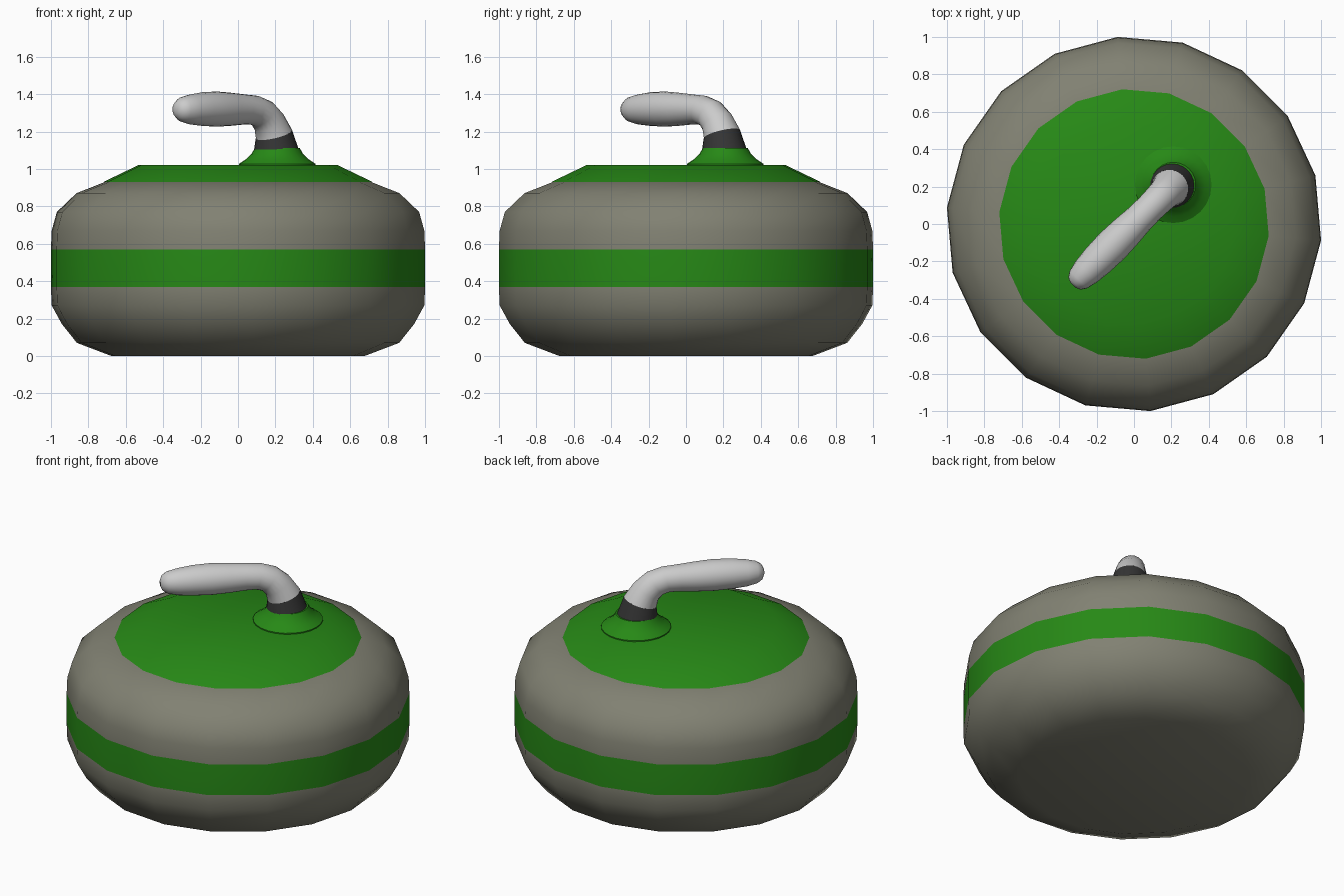
import bpy, bmesh
from math import sin, cos, pi, radians, sqrt
from mathutils import Vector

if "Cube" in bpy.data.objects:
    bpy.data.objects.remove(bpy.data.objects["Cube"])


def material(name, rgb):
    m = bpy.data.materials.new(name)
    m.diffuse_color = (*rgb, 1)
    m.use_nodes = True
    m.node_tree.nodes["Principled BSDF"].inputs["Base Color"].default_value = m.diffuse_color
    return m


GREEN = material("green", (0.02, 0.25, 0.008))
STONE = material("stone", (0.22, 0.22, 0.17))
DARK = material("dark", (0.035, 0.035, 0.035))
ALONG = Vector((1, 1, 0)).normalized()    # the handle lies on this diagonal
ACROSS = Vector((-1, 1, 0)).normalized()
UP = Vector((0, 0, 1))


def loft(name, rings, sides, mats=(), start=0.0, band=None, angle=40):
    """Skin rings (distance along the diagonal, z, radius, tilt in degrees)."""
    bm = bmesh.new()
    loops = []
    for s, z, r, tilt in rings:
        c = ALONG * s + UP * z
        a = ALONG * cos(radians(tilt)) + UP * sin(radians(tilt))
        loops.append([bm.verts.new(c + r * (a * cos(t) + ACROSS * sin(t)))
                      for t in (start + 2 * pi * i / sides for i in range(sides))])
    for k in range(len(loops) - 1):
        lo, hi = loops[k], loops[k + 1]
        for i in range(sides):
            j = (i + 1) % sides
            f = bm.faces.new((lo[i], lo[j], hi[j], hi[i]))
            f.material_index = 1 if k == band else 0
    bm.faces.new(loops[0][::-1])
    bm.faces.new(loops[-1])
    bmesh.ops.recalc_face_normals(bm, faces=bm.faces)
    me = bpy.data.meshes.new(name)
    bm.to_mesh(me)
    bm.free()
    for m in mats:
        me.materials.append(m)
    ob = bpy.data.objects.new(name, me)
    bpy.context.collection.objects.link(ob)
    bpy.ops.object.select_all(action='DESELECT')
    ob.select_set(True)
    bpy.context.view_layer.objects.active = ob
    bpy.ops.object.shade_smooth_by_angle(angle=radians(angle))
    return ob


def lathe(profile, s=0.0):
    return [(s, z, r, 0) for r, z in profile]


# Stone body: 18 sides, with a flush green band around the waist
turn = radians(15 - 45)
loft("stone_body", lathe([(0.68, 0), (0.865, 0.07), (0.945, 0.17), (1.0, 0.27),
                          (1.004, 0.37), (1.004, 0.57), (1.0, 0.67), (0.972, 0.77),
                          (0.867, 0.87), (0.715, 0.93)]),
     18, [STONE, GREEN], turn, band=4, angle=50)

# Green top plate with a bevelled rim
loft("top_plate", lathe([(0.723, 0.93), (0.535, 1.02)]), 18, [GREEN], turn)

# Flared green foot of the handle
S = 0.21 * sqrt(2)
loft("handle_foot", lathe([(0.205, 1.01), (0.205, 1.027), (0.17, 1.05),
                           (0.138, 1.08), (0.12, 1.112)], S), 24, [GREEN], angle=50)

# Dark collar, its top tilted to follow the bend of the handle
loft("handle_collar", [(0.29, 1.105, 0.119, 0), (0.272, 1.185, 0.1, 18)], 24, [DARK])

# Grip: bent neck, swelling and closing to a rounded tip
loft("handle_grip", [(0.272, 1.185, 0.1, 18), (0.236, 1.25, 0.087, 35),
                     (0.185, 1.295, 0.082, 55), (0.12, 1.315, 0.079, 75),
                     (0.04, 1.318, 0.081, 88), (-0.06, 1.319, 0.089, 90),
                     (-0.16, 1.32, 0.094, 90), (-0.27, 1.32, 0.09, 90),
                     (-0.36, 1.318, 0.08, 90), (-0.42, 1.318, 0.066, 90),
                     (-0.45, 1.318, 0.046, 90), (-0.463, 1.318, 0.018, 90)],
     20, angle=60)
